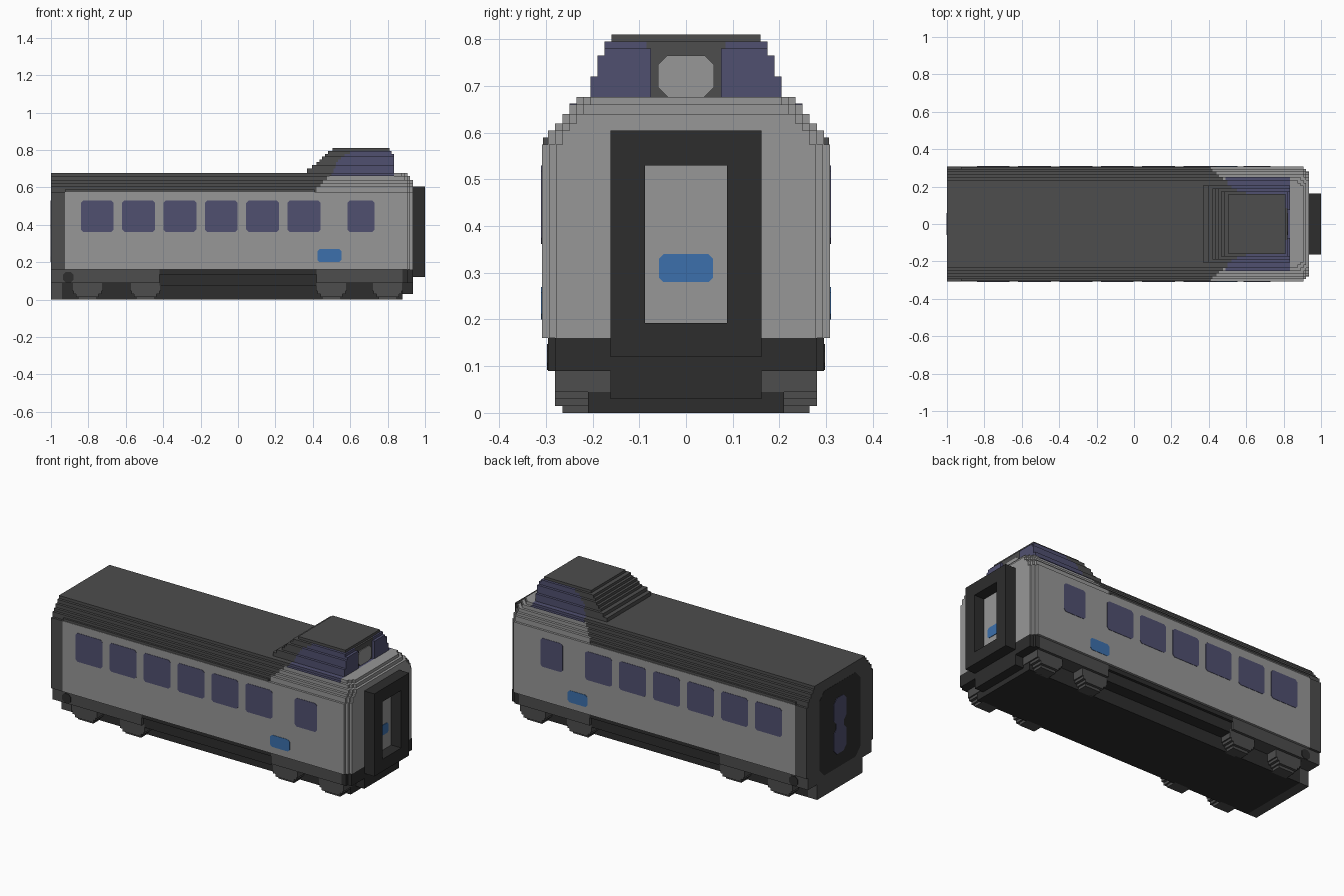
import bpy, bmesh

old = bpy.data.objects.get("Cube")
if old:
    bpy.data.objects.remove(old, do_unlink=True)


def material(name, r, g, b):
    lin = [(c / 255 / 12.92) if c < 11 else ((c / 255 + 0.055) / 1.055) ** 2.4 for c in (r, g, b)]
    m = bpy.data.materials.new(name)
    m.use_nodes = True
    m.diffuse_color = (*lin, 1)
    bsdf = m.node_tree.nodes["Principled BSDF"]
    bsdf.inputs["Base Color"].default_value = (*lin, 1)
    bsdf.inputs["Roughness"].default_value = 0.8
    return m


DARK = material("dark_grey", 77, 77, 77)
LIGHT = material("light_grey", 151, 151, 151)
BLACK = material("black", 45, 45, 45)
GLASS = material("purple_glass", 80, 80, 112)
BLUE = material("blue", 60, 112, 172)


def finish(name, bm, mat):
    bmesh.ops.recalc_face_normals(bm, faces=bm.faces)
    me = bpy.data.meshes.new(name)
    bm.to_mesh(me)
    bm.free()
    me.materials.append(mat)
    ob = bpy.data.objects.new(name, me)
    bpy.context.collection.objects.link(ob)
    return ob


def part(name, mat, boxes, mirror=False):
    """Boxes given as (x0, x1, y0, y1, z0, z1), optionally mirrored across y."""
    if mirror:
        boxes = boxes + [(a, b, -d, -c, e, f) for a, b, c, d, e, f in boxes]
    bm = bmesh.new()
    for x0, x1, y0, y1, z0, z1 in boxes:
        vs = bmesh.ops.create_cube(bm, size=1)["verts"]
        for v in vs:
            v.co = (x1 if v.co.x > 0 else x0, y1 if v.co.y > 0 else y0, z1 if v.co.z > 0 else z0)
    return finish(name, bm, mat)


def plate(name, mat, axis, at, depth, u0, u1, z0, z1, c=0.015):
    """Thin plate with clipped corners, facing along x or y."""
    outline = [(u0 + c, z0), (u1 - c, z0), (u1, z0 + c), (u1, z1 - c),
               (u1 - c, z1), (u0 + c, z1), (u0, z1 - c), (u0, z0 + c)]
    bm = bmesh.new()
    rings = []
    for d in (at, at + depth):
        rings.append([bm.verts.new((d, u, z) if axis == "x" else (u, d, z)) for u, z in outline])
    bm.faces.new(rings[0])
    bm.faces.new(rings[1])
    for i in range(8):
        j = (i + 1) % 8
        bm.faces.new((rings[0][i], rings[0][j], rings[1][j], rings[1][i]))
    return finish(name, bm, mat)


# Body slabs: z0, z1, half width, front end, where the dark roof stops
SLABS = [(0.16, 0.575, 0.308, 0.935, None), (0.575, 0.605, 0.295, 0.935, 0.42),
         (0.605, 0.62, 0.28, 0.935, 0.44), (0.62, 0.64, 0.265, 0.935, 0.455),
         (0.64, 0.66, 0.25, 0.92, 0.475), (0.66, 0.677, 0.235, 0.905, 0.50)]
walls, roof, rear, sill = [], [], [], []
for z0, z1, h, xe, xr in SLABS:
    rear.append((-1, -0.925, -h, h, z0, z1))
    start = -0.925
    if xr:
        roof.append((start, xr, -h, h, z0, z1))
        start = xr
    if z0 == 0.66:
        sill.append((start, 0.835, -h, h, z0, z1))
        start = 0.835
    # stepped corners at the front end
    walls.append((start, xe - 0.03, -h, h, z0, z1))
    walls.append((xe - 0.03, xe - 0.015, -h + 0.015, h - 0.015, z0, z1))
    walls.append((xe - 0.015, xe, -h + 0.03, h - 0.03, z0, z1))
roof.append((-0.925, 0.41, -0.306, 0.306, 0.575, 0.59))
part("body_walls", LIGHT, walls)
part("roof", DARK, roof)
part("rear_frame", DARK, rear)
part("cupola_sill", GLASS, sill + [(0.49, 0.835, -0.25, 0.25, 0.658, 0.663)])

# Cupola layers: z0, z1, rear edge, glass start, front end, half width
LAYERS = [(0.677, 0.70, 0.37, 0.51, 0.835, 0.205), (0.70, 0.72, 0.395, 0.52, 0.835, 0.205),
          (0.72, 0.735, 0.42, 0.525, 0.835, 0.19), (0.735, 0.75, 0.435, 0.535, 0.835, 0.19),
          (0.75, 0.765, 0.45, 0.55, 0.835, 0.19), (0.765, 0.78, 0.465, 0.57, 0.835, 0.175),
          (0.78, 0.795, 0.48, 0.60, 0.82, 0.175), (0.795, 0.81, 0.505, None, 0.81, 0.16)]
shell, glass = [], []
for z0, z1, x0, xg, x1, h in LAYERS:
    if xg is None:
        shell.append((x0, x1, -h, h, z0, z1))
        continue
    inner = 0.075 if z0 < 0.78 else 0.085
    shell.append((x0, xg, -h, h, z0, z1))
    shell.append((xg, min(x1, 0.82), -inner, inner, z0, z1))
    glass.append((xg, x1, inner, h, z0, z1))
part("cupola_shell", DARK, shell)
part("cupola_glass", GLASS, glass, mirror=True)
plate("cupola_door", LIGHT, "x", 0.819, 0.005, -0.06, 0.06, 0.677, 0.765, 0.02)

# Side windows and blue plates
SPANS = [(-0.84 + i * 0.221, -0.665 + i * 0.221) for i in range(6)] + [(0.585, 0.73)]
for side, label in ((1, "left"), (-1, "right")):
    for i, (a, b) in enumerate(SPANS):
        plate(f"{label}_window_{i + 1}", GLASS, "y", side * 0.306, side * 0.004, a, b, 0.362, 0.53, 0.012)
    plate(f"{label}_side_plate", BLUE, "y", side * 0.306, side * 0.004, 0.425, 0.553, 0.2, 0.27, 0.012)

# Front gangway frame around the recessed door
part("gangway_frame", BLACK, [(0.93, 1, -0.162, -0.088, 0.12, 0.605), (0.93, 1, 0.088, 0.162, 0.12, 0.605),
                              (0.93, 1, -0.088, 0.088, 0.12, 0.192), (0.93, 1, -0.088, 0.088, 0.53, 0.605)])
plate("door_plate", BLUE, "x", 0.933, 0.005, -0.058, 0.058, 0.28, 0.34, 0.01)

# Rear door panel with a two-lobed window
plate("rear_panel", BLACK, "x", -0.998, -0.003, -0.19, 0.19, 0.12, 0.615, 0.045)
plate("rear_window_upper", GLASS, "x", -1.0, -0.003, -0.06, 0.06, 0.375, 0.53, 0.03)
plate("rear_window_lower", GLASS, "x", -1.0, -0.003, -0.06, 0.06, 0.2, 0.355, 0.03)
part("rear_window_link", GLASS, [(-1.003, -1.0, -0.035, 0.035, 0.35, 0.38)])

# Underframe
part("belly", BLACK, [(-0.94, 0.88, -0.21, 0.21, 0, 0.16), (-0.42, 0.42, -0.28, 0.28, 0.075, 0.135),
                      (-0.42, 0.42, -0.295, 0.295, 0.135, 0.16)])
part("front_underframe", BLACK, [(0.88, 0.935, -0.162, 0.162, 0.03, 0.16),
                                 (0.88, 0.91, -0.295, 0.295, 0.09, 0.16),
                                 (0.91, 0.935, -0.28, 0.28, 0.09, 0.16)])
part("rear_underframe", DARK, [(-1, -0.94, -0.21, 0.21, 0, 0.16), (-1, -0.925, -0.295, 0.295, 0.09, 0.16)])

# Bogies: side frames and stepped axle boxes
part("bogie_frames", DARK, [(-0.925, -0.42, 0.16, 0.295, 0.09, 0.16),
                            (0.42, 0.88, 0.16, 0.295, 0.09, 0.16)], mirror=True)
axles = []
for x in (-0.805, -0.495, 0.50, 0.80):
    for z0, z1, w, y in ((0, 0.015, 0.05, 0.265), (0.015, 0.03, 0.06, 0.28), (0.03, 0.045, 0.075, 0.28),
                         (0.045, 0.095, 0.083, 0.28)):
        axles.append((x - w, x + w, 0.16 if z0 >= 0.03 else 0.2, y, z0 if z0 else -0.0, z1))
part("axle_boxes", DARK, axles, mirror=True)
for side, label in ((1, "left"), (-1, "right")):
    plate(f"{label}_rear_buffer", BLACK, "y", side * 0.293, side * 0.005, -0.935, -0.88, 0.092, 0.148, 0.015)
